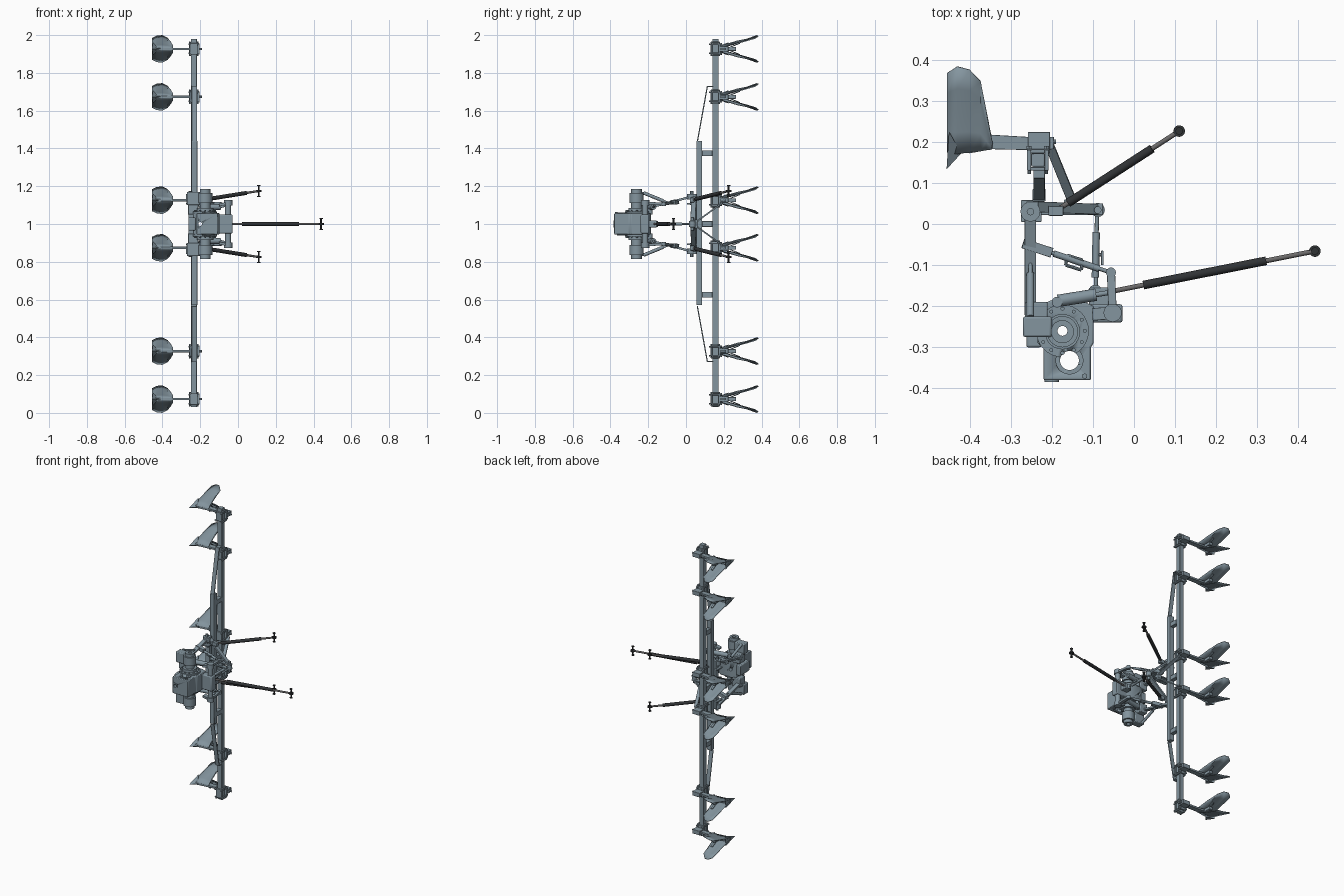
import bpy, bmesh, math
from mathutils import Vector, Matrix


def material(name, rgb):
    m = bpy.data.materials.new(name)
    m.diffuse_color = (*rgb, 1)
    return m


steel = material("blue_grey_steel", (0.23, 0.30, 0.345))
grey = material("rod_grey", (0.15, 0.145, 0.145))
black = material("dark_sleeve", (0.03, 0.033, 0.036))
MID = 1.0  # mirror height: both halves repeat about z = 1


def finish(name, bm, mat=None, bevel=0):
    bmesh.ops.recalc_face_normals(bm, faces=bm.faces)
    me = bpy.data.meshes.new(name)
    bm.to_mesh(me)
    bm.free()
    ob = bpy.data.objects.new(name, me)
    bpy.context.collection.objects.link(ob)
    me.materials.append(mat or steel)
    if bevel:
        m = ob.modifiers.new("bevel", 'BEVEL')
        m.width, m.segments = bevel, 2
    return ob


def box(name, lo, hi, bevel=0.002, mat=None):
    lo, hi = Vector(lo), Vector(hi)
    bm = bmesh.new()
    bmesh.ops.create_cube(bm, size=1, matrix=Matrix.Translation((lo + hi) / 2) @ Matrix.Diagonal((*(hi - lo), 1)))
    return finish(name, bm, mat, bevel)


def rod(name, a, b, r, n=16, mat=None):
    a, b = Vector(a), Vector(b)
    d = b - a
    bm = bmesh.new()
    M = Matrix.Translation((a + b) / 2) @ d.to_track_quat('Z', 'Y').to_matrix().to_4x4()
    bmesh.ops.create_cone(bm, cap_ends=True, segments=n, radius1=r, radius2=r, depth=d.length, matrix=M)
    return finish(name, bm, mat)


def beam(name, a, b, w, h, hint=(1, 0, 0), mat=None):
    a, b = Vector(a), Vector(b)
    z = (b - a).normalized()
    y = z.cross(Vector(hint)).normalized()
    R = Matrix((y.cross(z), y, z)).transposed().to_4x4()
    bm = bmesh.new()
    bmesh.ops.create_cube(bm, size=1, matrix=Matrix.Translation((a + b) / 2) @ R @
                          Matrix.Diagonal((w, h, (b - a).length, 1)))
    return finish(name, bm, mat, 0.001)


def plate(name, pts, z0, z1, bevel=0.002):
    bm = bmesh.new()
    f = bm.faces.new([bm.verts.new((x, y, z0)) for x, y in pts])
    g = bmesh.ops.extrude_face_region(bm, geom=[f])
    bmesh.ops.translate(bm, vec=(0, 0, z1 - z0), verts=[v for v in g['geom'] if isinstance(v, bmesh.types.BMVert)])
    return finish(name, bm, None, bevel)


def disc(name, x, y, z0, z1, r, n=24, mat=None):
    return rod(name, (x, y, z0), (x, y, z1), r, n, mat)


def wing(name, zc, s):
    rows = [(-0.455, 0.175, 0.367, 0.056), (-0.43, 0.17, 0.383, 0.068), (-0.40, 0.175, 0.375, 0.071),
            (-0.373, 0.178, 0.347, 0.057), (-0.359, 0.18, 0.27, 0.042), (-0.345, 0.182, 0.196, 0.02)]
    bm = bmesh.new()
    grid = []
    for x, y0, y1, z1 in rows:
        grid.append([bm.verts.new((x, y0 + (y1 - y0) * u / 4,
                                   zc + s * (0.005 + (z1 - 0.005) * (u / 4) ** 1.1))) for u in range(5)])
    for p, q in zip(grid, grid[1:]):
        for i in range(4):
            bm.faces.new((p[i], p[i + 1], q[i + 1], q[i]))
    m = finish(name, bm).modifiers.new("thick", 'SOLIDIFY')
    m.thickness, m.offset = 0.004, 0


def strut(name, a, b, t0, t1):
    # grey rod, dark sleeve and thin cross handle at the end
    rod(name + "_rod", a, b, 0.006, mat=grey)
    rod(name + "_sleeve", a.lerp(b, t0), a.lerp(b, t1), 0.0105, mat=black)
    disc(name + "_end_pin", b.x, b.y, b.z - 0.031, b.z + 0.031, 0.005, 12, black)
    disc(name + "_end_eye", b.x, b.y, b.z - 0.005, b.z + 0.005, 0.014, 24, black)
    for s in (-1, 1):
        disc(name + "_end_cap", b.x, b.y, b.z + s * 0.027, b.z + s * 0.031, 0.009, 16, black)


# main tool bar, second beam and spacers
box("main_bar", (-0.25, 0.14, 0.03), (-0.218, 0.172, 1.98))
box("front_beam", (-0.247, 0.055, 0.57), (-0.215, 0.085, 1.44))
for dz in (-0.375, 0, 0.375):
    box("beam_spacer", (-0.245, 0.085, MID + dz - 0.015), (-0.217, 0.14, MID + dz + 0.015))

# ridger units along the bar
for dz in (-0.927, -0.673, -0.126, 0.126, 0.673, 0.927):
    z = MID + dz
    plate("ridger_shank", [(-0.452, 0.18), (-0.40, 0.172), (-0.345, 0.182), (-0.26, 0.18), (-0.195, 0.182),
                           (-0.195, 0.212), (-0.26, 0.212), (-0.345, 0.217), (-0.40, 0.225), (-0.45, 0.215)],
          z - 0.006, z + 0.006, 0.001)
    box("clamp_plate", (-0.26, 0.172, z - 0.03), (-0.204, 0.182, z + 0.03))
    box("clamp_socket", (-0.258, 0.18, z - 0.014), (-0.204, 0.224, z + 0.014))
    box("clamp_front", (-0.256, 0.13, z - 0.03), (-0.212, 0.139, z + 0.03))
    for s in (-1, 1):
        wing("ridger_wing", z, s)
        for x in (-0.255, -0.213):
            rod("clamp_bolt", (x, 0.122, z + s * 0.024), (x, 0.19, z + s * 0.024), 0.004, 8)
            rod("clamp_nut", (x, 0.182, z + s * 0.024), (x, 0.19, z + s * 0.024), 0.007, 6)
            box("clamp_side", (x - 0.005, 0.13, z + s * 0.034 - 0.004), (x + 0.005, 0.18, z + s * 0.034 + 0.004))
        beam("wing_stay", (-0.385, 0.21, z), (-0.39, 0.285, z + s * 0.03), 0.014, 0.005)
    rod("clamp_screw", (-0.205, 0.2, z), (-0.19, 0.2, z), 0.006, 6)
    box("wing_pivot", (-0.40, 0.205, z - 0.01), (-0.375, 0.265, z + 0.01))
    # pointed share at the foot
    bm = bmesh.new()
    tip = [bm.verts.new(p) for p in ((-0.456, 0.133, z), (-0.45, 0.225, z + 0.035), (-0.45, 0.225, z - 0.035),
                                     (-0.42, 0.172, z))]
    for f in ((0, 1, 2), (0, 3, 1), (0, 2, 3), (1, 3, 2)):
        bm.faces.new([tip[i] for i in f])
    finish("ridger_share", bm)

# gearbox body with through holes
body = plate("gearbox_body", [(-0.22, -0.38), (-0.105, -0.38), (-0.105, -0.30), (-0.098, -0.29), (-0.098, -0.2),
                              (-0.13, -0.185), (-0.2, -0.185), (-0.235, -0.2), (-0.235, -0.29), (-0.22, -0.30)],
             0.945, 1.057, 0.004)
collar = [disc("gearbox_ring", -0.157, -0.332, 0.94, 1.062, 0.034, 32),
          disc("axle_flange", -0.174, -0.26, 0.935, 1.067, 0.064, 32),
          rod("front_ring", (-0.2, -0.384, 1), (-0.2, -0.37, 1), 0.018, 24)]
holes = [disc("hole_cutter", -0.157, -0.332, 0.7, 1.3, 0.023, 32),
         disc("hole_cutter", -0.174, -0.26, 0.7, 1.3, 0.012, 24),
         rod("hole_cutter", (-0.2, -0.5, 1), (-0.2, -0.1, 1), 0.01, 20)]
axles = []
for s in (-1, 1):
    Z = lambda d: MID + s * d
    axles += [disc("axle_housing", -0.174, -0.262, Z(0.06), Z(0.185), 0.028, 28),
              disc("axle_collar", -0.174, -0.262, Z(0.06), Z(0.085), 0.043, 28),
              disc("axle_end_flange", -0.174, -0.262, Z(0.11), Z(0.165), 0.038, 28)]
    for i in range(12):
        a = i * math.tau / 12
        disc("flange_bolt", -0.174 + 0.054 * math.cos(a), -0.26 + 0.054 * math.sin(a), Z(0.06), Z(0.073), 0.005, 6)
    # lower link mounting bracket under the axle
    box("link_bracket", (-0.27, -0.275, min(Z(0.1), Z(0.17))), (-0.2, -0.225, max(Z(0.1), Z(0.17))), 0.005)
    box("link_hanger", (-0.265, -0.25, min(Z(0.05), Z(0.11))), (-0.21, -0.19, max(Z(0.05), Z(0.11))), 0.004)
    # lift arm, lift rod with turnbuckle
    disc("lift_arm_hub", -0.052, -0.216, Z(0.098), Z(0.126), 0.022)
    beam("lift_arm", (-0.052, -0.216, Z(0.112)), (-0.056, -0.118, Z(0.105)), 0.02, 0.014)
    beam("rock_shaft_stay", (-0.1, -0.22, Z(0.1)), (-0.05, -0.216, Z(0.112)), 0.03, 0.014, (0, 1, 0))
    disc("lift_arm_eye", -0.056, -0.118, Z(0.094), Z(0.116), 0.012)
    rod("lift_rod", (-0.056, -0.118, Z(0.105)), (-0.225, -0.062, Z(0.115)), 0.005)
    rod("lift_rod_sleeve", (-0.085, -0.109, Z(0.107)), (-0.195, -0.072, Z(0.113)), 0.008)
    beam("lift_rod_fork", (-0.2, -0.07, Z(0.114)), (-0.27, -0.047, Z(0.118)), 0.024, 0.024, (0, 0, 1))
    loop = [(-0.163, -0.076), (-0.125, -0.088), (-0.128, -0.112), (-0.166, -0.1)]
    for p, q in zip(loop, loop[1:] + loop[:1]):
        rod("turnbuckle_handle", (*p, Z(0.112)), (*q, Z(0.112)), 0.004, 8)
    # lower link and ball ends
    beam("lower_link", (-0.252, -0.22, Z(0.08)), (-0.252, 0.03, Z(0.145)), 0.028, 0.012)
    disc("lower_link_ball", -0.252, 0.03, Z(0.13), Z(0.16), 0.024)
    disc("hitch_pin", -0.252, 0.03, Z(0.1), Z(0.175), 0.009, 12)
    # stabiliser
    rod("stabiliser_sleeve", (-0.252, -0.225, Z(0.165)), (-0.252, -0.12, Z(0.122)), 0.009)
    rod("stabiliser_rod", (-0.252, -0.13, Z(0.127)), (-0.252, -0.08, Z(0.108)), 0.005)
    # hydraulic lift cylinder
    rod("lift_cylinder", (-0.185, -0.187, Z(0.09)), (-0.092, -0.172, Z(0.09)), 0.015)
    rod("lift_piston", (-0.092, -0.172, Z(0.09)), (-0.055, -0.166, Z(0.1)), 0.006)
    disc("cylinder_foot", -0.187, -0.19, Z(0.05), Z(0.105), 0.013)
    # headstock side frame and braces
    beam("headstock_leg", (-0.245, 0.042, Z(0.15)), (-0.09, 0.036, Z(0.012)), 0.026, 0.012, (0, 1, 0))
    box("headstock_lug", (-0.275, 0.005, min(Z(0.102), Z(0.112))), (-0.225, 0.058, max(Z(0.102), Z(0.112))))
    box("headstock_plate", (-0.23, 0.022, min(Z(0.01), Z(0.018))), (-0.075, 0.05, max(Z(0.01), Z(0.018))))
    beam("headstock_brace", (-0.15, 0.055, Z(0.012)), (-0.205, 0.19, Z(0.11)), 0.022, 0.008)
    # flat end braces to the main bar
    beam("end_brace", (-0.231, 0.06, Z(0.435)), (-0.231, 0.113, Z(0.728)), 0.028, 0.006)
    beam("end_brace_foot", (-0.231, 0.111, Z(0.728)), (-0.231, 0.142, Z(0.728)), 0.028, 0.006)
    # side strut
    a = Vector((-0.19, 0.032, Z(0.127)))
    box("side_strut_base", a - Vector((0.018, 0.012, 0.012)), a + Vector((0.018, 0.012, 0.012)))
    strut("side_strut", a, Vector((0.11, 0.226, Z(0.175))), 0.1, 0.78)

for ob in [body] + collar + axles:
    for h in holes:
        m = ob.modifiers.new("hole", 'BOOLEAN')
        m.operation, m.object, m.solver = 'DIFFERENCE', h, 'EXACT'
for h in holes:
    h.hide_render = True
    h.display_type = 'WIRE'

# gearbox covers and lift housing
box("side_cover", (-0.262, -0.3, 0.965), (-0.225, -0.2, 1.035), 0.005)
box("lift_housing", (-0.11, -0.24, 0.95), (-0.028, -0.195, 1.05), 0.006)
disc("rock_shaft", -0.052, -0.216, 0.88, 1.12, 0.016)
disc("drain_plug", -0.12, -0.37, 1.05, 1.063, 0.007, 6)
box("top_link_bracket", (-0.11, -0.2, 0.982), (-0.06, -0.155, 1.018), 0.004)

# top link
rod("top_link_rod", (-0.093, -0.17, 1), (-0.09, 0.035, 1), 0.005)
rod("top_link_sleeve", (-0.094, -0.13, 1), (-0.092, -0.02, 1), 0.009)
rod("top_link_handle", (-0.092, -0.075, 1), (-0.075, -0.075, 1), 0.004, 8)
box("top_link_grip", (-0.08, -0.1, 0.994), (-0.074, -0.065, 1.006), 0.001)
for x, y in ((-0.094, -0.165), (-0.088, 0.034)):
    disc("top_link_eye", x, y, 0.985, 1.015, 0.017)
disc("top_link_pin", -0.088, 0.034, 0.965, 1.035, 0.009, 12)

# headstock cross member and centre strut
box("headstock_cross", (-0.262, 0.03, 0.84), (-0.232, 0.055, 1.16))
box("headstock_top", (-0.17, 0.03, 0.975), (-0.14, 0.06, 1.025))
strut("centre_strut", Vector((-0.075, -0.168, 1)), Vector((0.44, -0.066, 1)), 0.19, 0.77)

# smooth rounds, sharp edges
for ob in bpy.context.scene.objects:
    ob.select_set(True)
    bpy.context.view_layer.objects.active = ob
bpy.ops.object.shade_smooth_by_angle(angle=math.radians(30))
